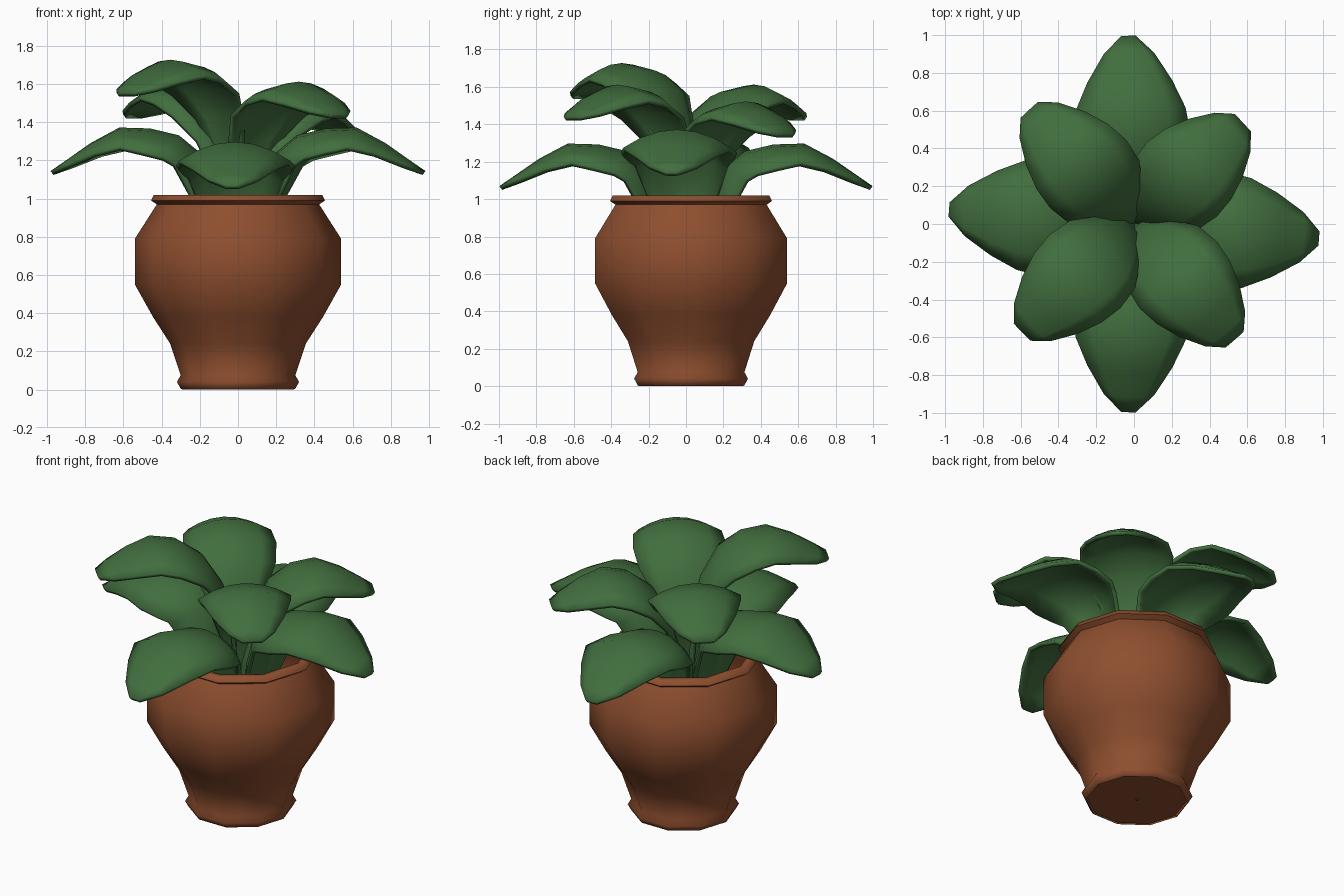
import bpy, math
from mathutils import Vector

if "Cube" in bpy.data.objects:
    bpy.data.objects.remove(bpy.data.objects["Cube"])


def material(name, color):
    m = bpy.data.materials.new(name)
    m.diffuse_color = (*color, 1)
    m.use_nodes = True
    m.node_tree.nodes["Principled BSDF"].inputs["Base Color"].default_value = m.diffuse_color
    return m


clay = material("clay", (0.27, 0.077, 0.028))
green = material("leaf_green", (0.053, 0.155, 0.048))


def make_object(name, verts, faces, mat, angle):
    me = bpy.data.meshes.new(name)
    me.from_pydata(verts, [], faces)
    me.materials.append(mat)
    ob = bpy.data.objects.new(name, me)
    bpy.context.collection.objects.link(ob)
    bpy.ops.object.select_all(action='DESELECT')
    ob.select_set(True)
    bpy.context.view_layer.objects.active = ob
    bpy.ops.object.shade_smooth_by_angle(angle=math.radians(angle))
    return ob


# Pot: ten-sided lathe, outer wall, rolled rim, inner wall and thin floor
profile = [(0.29, 0.0), (0.30, 0.005), (0.32, 0.04), (0.30, 0.075),
           (0.355, 0.24), (0.445, 0.38), (0.54, 0.55), (0.54, 0.79), (0.425, 0.97),
           (0.455, 0.99), (0.44, 1.02), (0.40, 1.02), (0.385, 0.97), (0.50, 0.78),
           (0.50, 0.56), (0.41, 0.40), (0.315, 0.25), (0.287, 0.008), (0.01, 0.008)]
N, P = 10, len(profile)
verts = [(r * math.cos(math.tau * i / N), 0.027 + r * math.sin(math.tau * i / N), z)
         for i in range(N) for r, z in profile]
faces = [(i * P + j, (i + 1) % N * P + j, (i + 1) % N * P + j + 1, i * P + j + 1)
         for i in range(N) for j in range(P - 1)]
make_object("pot", verts, faces, clay, 75)

# Leaf midlines: distance outward, height, half width, edge droop
lower = [(0.02, 0.02, 0.03, 0.0), (0.07, 0.55, 0.06, 0.01), (0.14, 0.95, 0.18, 0.09),
         (0.215, 1.16, 0.245, 0.12), (0.32, 1.245, 0.285, 0.125), (0.47, 1.28, 0.305, 0.12),
         (0.63, 1.285, 0.285, 0.10), (0.78, 1.205, 0.22, 0.06), (0.91, 1.115, 0.13, 0.025),
         (0.99, 1.06, 0.035, 0.0)]
upper = [(0.01, 0.02, 0.03, 0.0), (0.012, 0.70, 0.045, 0.0), (0.03, 1.15, 0.08, 0.01),
         (0.10, 1.43, 0.17, 0.04), (0.20, 1.585, 0.245, 0.06), (0.34, 1.685, 0.265, 0.08),
         (0.50, 1.715, 0.25, 0.08), (0.65, 1.66, 0.205, 0.06), (0.77, 1.59, 0.135, 0.03),
         (0.83, 1.545, 0.06, 0.0)]


def leaf(name, path, heading, dz, reach):
    a = math.radians(heading)
    out = Vector((math.cos(a), math.sin(a), 0))
    side = Vector((-math.sin(a), math.cos(a), 0))
    up = Vector((0, 0, 1))
    verts, faces, C = [], [], 7
    for i, (r, z, w, d) in enumerate(path):
        p, q = path[max(i - 1, 0)], path[min(i + 1, len(path) - 1)]
        t = Vector((q[0] - p[0], q[1] - p[1])).normalized()
        n = up * t.x - out * t.y
        shift = dz * min(1, z)
        for k in range(C):
            s = k / (C - 1) * 2 - 1
            verts.append(out * r * reach + up * (z + shift) + side * (s * w) - n * (d * s * s))
    for i in range(len(path) - 1):
        for k in range(C - 1):
            b = i * C + k
            faces.append((b, b + C, b + C + 1, b + 1))
    ob = make_object(name, verts, faces, green, 60)
    sol = ob.modifiers.new("thickness", 'SOLIDIFY')
    sol.thickness = 0.025
    sol.offset = 0


# Four spreading lower leaves, then four raised upper leaves
for i, (heading, dz, reach) in enumerate([(-4.5, 0.075, 0.985), (91.7, 0, 1),
                                          (175.5, 0.075, 0.985), (268.3, 0, 1)]):
    leaf(f"lower_leaf_{i + 1}", lower, heading, dz, reach)
for i, (heading, dz, reach) in enumerate([(43, -0.205, 0.94), (132.5, -0.115, 0.98),
                                          (224, 0, 0.985), (311, -0.115, 0.97)]):
    leaf(f"upper_leaf_{i + 1}", upper, heading, dz, reach)
